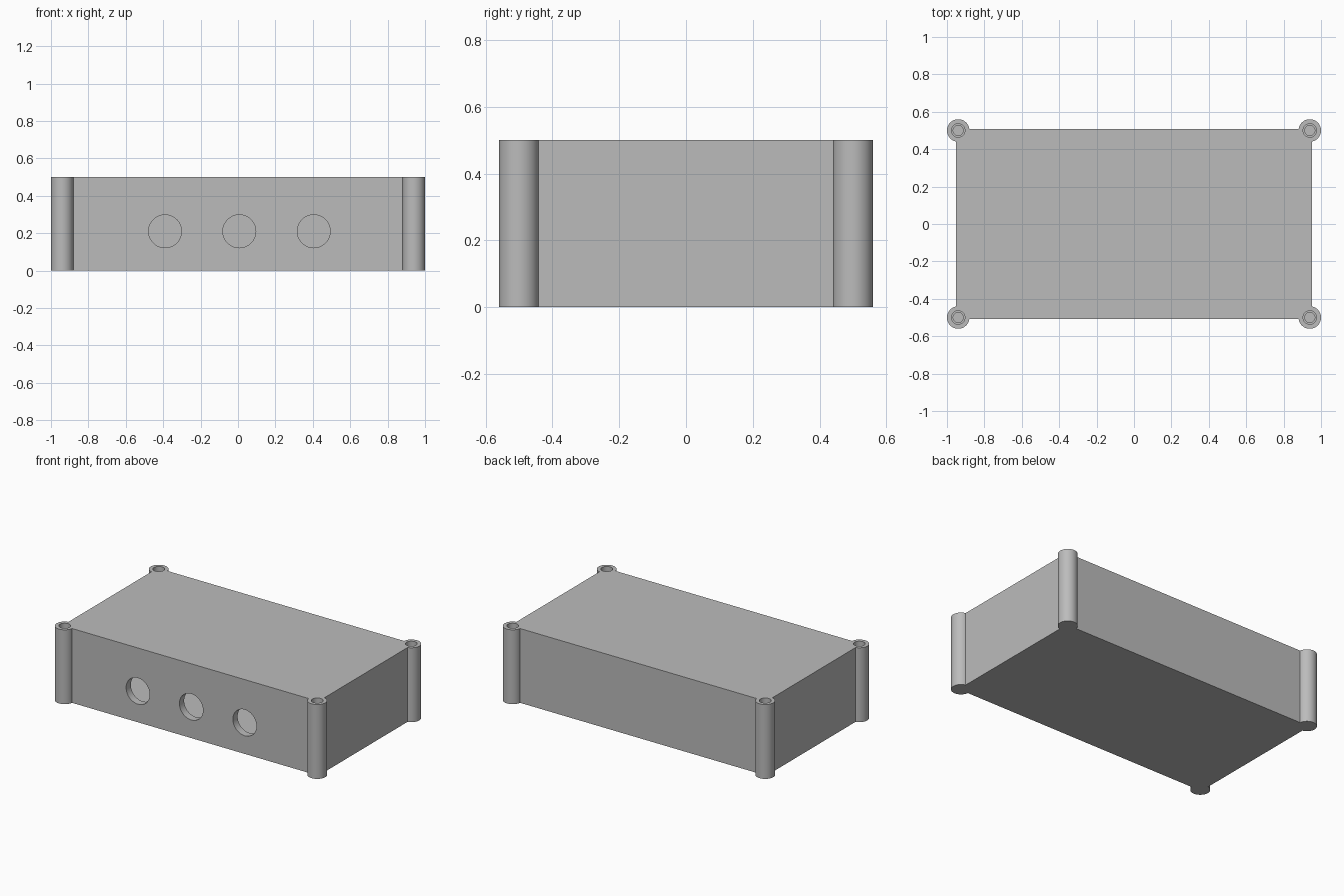
import bpy
import math

if "Cube" in bpy.data.objects:
    bpy.data.objects.remove(bpy.data.objects["Cube"])

grey = bpy.data.materials.new("plain grey")
grey.diffuse_color = (0.5, 0.5, 0.5, 1)
grey.use_nodes = True
grey.node_tree.nodes["Principled BSDF"].inputs["Base Color"].default_value = grey.diffuse_color

HX, HY, H = 0.953, 0.507, 0.5      # outer half sizes and height
WALL = 0.05
PX, PY, PR = 0.94, 0.50, 0.06      # screw post centres and radius


def box(name, hx, hy, z0, z1):
    bpy.ops.mesh.primitive_cube_add(size=1, location=(0, 0, (z0 + z1) / 2))
    ob = bpy.context.object
    ob.name = name
    ob.scale = (2 * hx, 2 * hy, z1 - z0)
    bpy.ops.object.transform_apply(location=True, rotation=True, scale=True)
    return ob


def cylinder(name, r, depth, loc, rot=(0, 0, 0)):
    bpy.ops.mesh.primitive_cylinder_add(vertices=64, radius=r, depth=depth,
                                        location=loc, rotation=rot)
    ob = bpy.context.object
    ob.name = name
    bpy.ops.object.transform_apply(location=True, rotation=True, scale=True)
    return ob


def combine(target, tool, operation):
    bpy.context.view_layer.objects.active = target
    mod = target.modifiers.new(operation, 'BOOLEAN')
    mod.operation = operation
    mod.solver = 'EXACT'
    mod.object = tool
    bpy.ops.object.modifier_apply(modifier=mod.name)
    bpy.data.objects.remove(tool, do_unlink=True)


# hollow box with closed floor and lid
case = box("enclosure", HX, HY, 0, H)
combine(case, box("cavity", HX - WALL, HY - WALL, WALL, H - WALL), 'DIFFERENCE')

# corner posts with stepped blind screw holes
for sx in (-1, 1):
    for sy in (-1, 1):
        x, y = sx * PX, sy * PY
        combine(case, cylinder("post", PR, H, (x, y, H / 2)), 'UNION')
        combine(case, cylinder("clearance_hole", 0.036, 0.1, (x, y, H)), 'DIFFERENCE')
        combine(case, cylinder("screw_hole", 0.027, 0.8, (x, y, H)), 'DIFFERENCE')

# three round openings in the front wall
for x in (-0.39, 0.007, 0.405):
    hole = cylinder("front_opening", 0.088, 0.2, (x, -HY, 0.21), (math.pi / 2, 0, 0))
    combine(case, hole, 'DIFFERENCE')

case.data.materials.clear()
case.data.materials.append(grey)
for p in case.data.polygons:
    p.material_index = 0
bpy.ops.object.select_all(action='DESELECT')
case.select_set(True)
bpy.context.view_layer.objects.active = case
bpy.ops.object.shade_smooth_by_angle(angle=math.radians(30))
